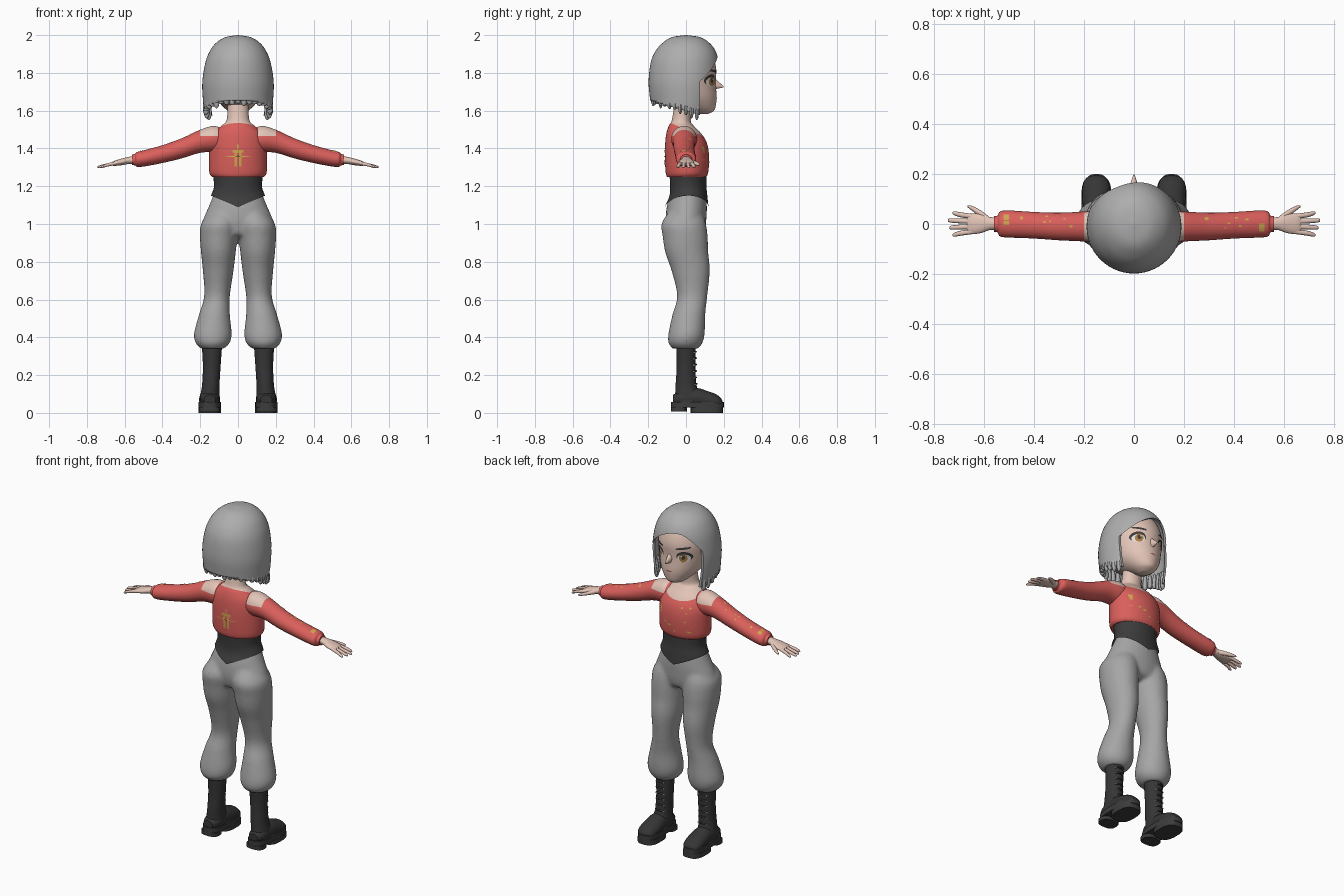
import bpy, bmesh, math, random
from mathutils import Vector
from mathutils.bvhtree import BVHTree

random.seed(4)
if "Cube" in bpy.data.objects:
    bpy.data.objects.remove(bpy.data.objects["Cube"])
X, Y, Z = Vector((1, 0, 0)), Vector((0, 1, 0)), Vector((0, 0, 1))
SIDES = (("right", 1), ("left", -1))
made = []


def material(name, *rgb):
    m = bpy.data.materials.new(name)
    m.use_nodes = True
    m.diffuse_color = (*rgb, 1)
    m.node_tree.nodes["Principled BSDF"].inputs["Base Color"].default_value = (*rgb, 1)
    return m


HAIR = material("silver hair", .42, .42, .42)
CLOTH = material("grey cloth", .38, .38, .38)
RED = material("coral knit", .70, .115, .105)
DARK = material("charcoal", .045, .045, .047)
LEATHER = material("black leather", .036, .036, .038)
SKIN = material("skin", .76, .55, .47)
GOLD = material("gold", .62, .38, .08)
AMBER = material("amber iris", .42, .20, .05)
WHITE = material("eye white", .75, .72, .70)
LIP = material("lip", .40, .13, .11)


def spline(rows, steps):
    """Catmull-Rom interpolation of the station rows."""
    out = []
    for i in range(len(rows) - 1):
        a, b, c, d = rows[max(i - 1, 0)], rows[i], rows[i + 1], rows[min(i + 2, len(rows) - 1)]
        for k in range(steps):
            t = k / steps
            out.append([q + t * (r - p + t * (2 * p - 5 * q + 4 * r - s + t * (3 * (q - r) + s - p))) / 2
                        for p, q, r, s in zip(a, b, c, d)])
    return out + [list(rows[-1])]


def loft(bm, rows, axis="z", side=1, power=2, sides=32, steps=5):
    """Rows: place on axis, two centre values, two radii."""
    rings = []
    for a, u, v, ru, rv in spline(rows, steps):
        ring = []
        for k in range(sides):
            c, s = (math.copysign(abs(f) ** (2 / power), f) for f in
                    (math.cos(math.tau * k / sides), math.sin(math.tau * k / sides)))
            p, q = u + max(ru, .0005) * c, v + max(rv, .0005) * s
            x, y, z = {"z": (p, q, a), "x": (a, p, q), "y": (p, a, q)}[axis]
            ring.append(bm.verts.new((x * side, y, z)))
        rings.append(ring)
    for r, t in zip(rings, rings[1:]):
        for k in range(sides):
            n = (k + 1) % sides
            bm.faces.new((r[k], r[n], t[n], t[k]))
    bm.faces.new(rings[0])
    bm.faces.new(rings[-1])


def cut(bm, co, no, clear=False):
    bmesh.ops.bisect_plane(bm, geom=bm.verts[:] + bm.edges[:] + bm.faces[:], plane_co=co,
                           plane_no=no, clear_inner=clear)


def finish(name, bm, mats, rule=None):
    bmesh.ops.recalc_face_normals(bm, faces=bm.faces[:])
    if rule:
        for f in bm.faces:
            f.material_index = int(rule(f.calc_center_median()))
    me = bpy.data.meshes.new(name)
    bm.to_mesh(me)
    ob = bpy.data.objects.new(name, me)
    for m in mats:
        me.materials.append(m)
    bpy.context.collection.objects.link(ob)
    made.append(ob)
    tree = BVHTree.FromBMesh(bm)
    bm.free()
    return ob, tree


def part(name, mat, rows, axis="z", **kw):
    bm = bmesh.new()
    loft(bm, rows, axis, **kw)
    return finish(name, bm, [mat])


def patch(name, tree, centre, u, v, mat, power=2, lift=.002, rings=4, sides=24):
    """Thin painted plate pressed onto a surface; u x v points outward."""
    bm = bmesh.new()
    d = u.cross(v).normalized()

    def press(a, b):
        hit, nor, _, _ = tree.ray_cast(Vector(centre) + u * a + v * b + d, -d)
        return bm.verts.new(hit + nor * lift) if hit else None
    mid, last = press(0, 0), None
    for r in range(1, rings + 1):
        ring = []
        for k in range(sides):
            c, s = math.cos(math.tau * k / sides), math.sin(math.tau * k / sides)
            ring.append(press(*(math.copysign(abs(f) ** (2 / power), f) * r / rings for f in (c, s))))
        for k in range(sides):
            n = (k + 1) % sides
            quad = (mid, ring[k], ring[n]) if r == 1 else (last[k], ring[k], ring[n], last[n])
            if all(quad):
                bm.faces.new(quad)
        last = ring
    finish(name, bm, [mat])


# Sweater with neck and bare upper chest
bm = bmesh.new()
loft(bm, [(1.25, 0, .003, .138, .104), (1.275, 0, .005, .152, .113), (1.36, 0, .005, .153, .117),
          (1.43, 0, 0, .15, .11), (1.48, 0, -.012, .13, .092), (1.52, 0, -.025, .088, .066),
          (1.55, 0, -.025, .06, .05), (1.64, 0, -.012, .055, .048)], sides=48)
neck_co, neck_no = Vector((0, -.07, 1.53)), Vector((0, .4, 1))
cut(bm, neck_co, neck_no)
_, torso = finish("sweater_and_neck", bm, [RED, SKIN], lambda c: (c - neck_co).dot(neck_no) > 0)

# Corset with a pointed lower edge
bm = bmesh.new()
loft(bm, [(1.06, 0, .002, .178, .121), (1.1, 0, .005, .160, .113), (1.15, 0, .013, .143, .1),
          (1.2, 0, .012, .127, .096), (1.27, 0, .01, .134, .098)], sides=48)
for s in (1, -1):
    cut(bm, (0, 0, 1.09), (.42 * s, 0, 1), True)
finish("corset", bm, [DARK])

# Trousers fused from hips and two legs
bm = bmesh.new()
loft(bm, [(1.18, 0, .013, .12, .088), (1.1, 0, .005, .152, .105), (1.03, 0, 0, .182, .108),
          (.98, 0, 0, .19, .103), (.945, 0, 0, .15, .09), (.925, 0, 0, .08, .05)])
for _, s in SIDES:
    loft(bm, [(1.06, .08, -.005, .075, .09), (1, .096, -.012, .1, .118), (.93, .102, -.004, .099, .119),
              (.85, .104, .004, .092, .114), (.75, .105, .025, .081, .101), (.62, .111, .033, .068, .08),
              (.52, .125, .015, .082, .087), (.42, .133, .003, .1, .096), (.37, .134, -.003, .09, .09),
              (.34, .135, -.003, .062, .068)], side=s)
trousers, _ = finish("trousers", bm, [CLOTH])
mod = trousers.modifiers.new("Fuse", "REMESH")
mod.mode, mod.voxel_size, mod.use_smooth_shade = "VOXEL", .01, True
mod = trousers.modifiers.new("Soften", "SMOOTH")
mod.iterations = 6

# Sleeves, hands and boots
for tag, s in SIDES:
    bm = bmesh.new()
    loft(bm, [(.08, -.01, 1.445, .06, .06), (.13, -.01, 1.45, .068, .069), (.2, -.01, 1.438, .06, .061),
              (.3, -.01, 1.4, .055, .053), (.4, -.005, 1.37, .053, .047), (.5, 0, 1.347, .054, .043),
              (.535, 0, 1.342, .05, .039), (.545, 0, 1.341, .034, .031), (.56, 0, 1.34, .031, .028)],
         "x", side=s)
    cut(bm, (0, 0, 1.465), (0, 0, 1))
    _, sleeve = finish(tag + "_sleeve", bm, [RED, SKIN],
                       lambda c: .112 < abs(c.x) < .2 and c.z > 1.465)
    bm = bmesh.new()
    loft(bm, [(.53, 0, 1.341, .025, .022), (.575, .002, 1.337, .026, .019), (.61, .002, 1.33, .038, .018),
              (.65, 0, 1.322, .041, .014), (.668, 0, 1.318, .036, .009)], "x", side=s)
    for i in range(4):
        y = .033 - .022 * i
        reach = .738 - .012 * (i in (0, 3)) + .006 * (i == 1)
        loft(bm, [(.64, y * .9, 1.324, .010, .010), (.69, y * 1.1, 1.313, .010, .009),
                  (reach - .008, y * 1.3, 1.303, .008, .007), (reach, y * 1.33, 1.301, .003, .003)],
             "x", side=s, sides=10, steps=3)
    loft(bm, [(.58, .018, 1.334, .012, .014), (.615, .042, 1.325, .014, .011),
              (.65, .064, 1.316, .009, .008), (.665, .07, 1.312, .003, .003)], "x", side=s, sides=12)
    finish(tag + "_hand", bm, [SKIN])

    bm = bmesh.new()
    loft(bm, [(.36, .138, 0, .054, .052), (.25, .139, 0, .047, .049), (.15, .144, 0, .046, .055),
              (.1, .148, .008, .05, .066), (.05, .15, .01, .053, .08)], side=s)
    loft(bm, [(-.07, .15, .07, .03, .025), (-.03, .15, .075, .048, .04), (.05, .15, .08, .053, .052),
              (.11, .15, .07, .056, .047), (.16, .151, .06, .052, .038), (.185, .151, .053, .038, .024),
              (.194, .151, .05, .015, .01)], "y", side=s)
    finish(tag + "_boot", bm, [LEATHER])
    bm = bmesh.new()
    for z, top, y, ry, rx in ((.028, .058, .06, .14, .06), (.008, .03, -.038, .042, .054),
                              (0, .03, .11, .085, .06)):
        loft(bm, [(z, .15, y, rx, ry), (top, .15, y, rx, ry)], side=s, power=2.8, steps=1)
    finish(tag + "_sole", bm, [DARK])
    laces, eyelets = bmesh.new(), bmesh.new()
    for i in range(6):
        z = .15 + .034 * i
        y = .052 + .004 * (i == 0)
        loft(laces, [(.115, y - .012, z, .006, .005), (.142, y, z + .004, .006, .005),
                     (.168, y - .012, z, .006, .005)], "x", side=s, sides=8, steps=3)
        for x in (.116, .167):
            loft(eyelets, [(y - .02, x, z, .004, .004), (y - .004, x, z, .003, .003)], "y",
                 side=s, sides=8, steps=1)
    finish(tag + "_laces", laces, [DARK])
    finish(tag + "_eyelets", eyelets, [WHITE])

    # Gold flecks on the sleeve
    for i in range(9):
        x = .51 if i < 3 else random.uniform(.24, .47)
        size = .012 if i < 3 else random.uniform(.004, .008)
        patch(f"{tag}_sleeve_fleck_{i}", sleeve, (x * s, random.uniform(-.025, .03), 1.4),
              X * size, Y * size * random.uniform(.4, 1), GOLD, 5, rings=2, sides=8)

# Gold motif on the back and flecks on the chest
for i, (x, z, w, h) in enumerate(((-.012, 1.34, .007, .036), (.012, 1.34, .007, .036), (0, 1.385, .03, .008),
                                  (0, 1.357, .065, .002), (0, 1.41, .004, .012))):
    patch(f"back_motif_{i}", torso, (x, 0, z), X * w, Z * h, GOLD, 6, lift=.002 + i * .0004)
for i in range(12):
    size = random.uniform(.006, .012)
    patch(f"chest_fleck_{i}", torso, (random.uniform(-.11, .11), 0, random.uniform(1.29, 1.44)),
          -X * size, Z * size * random.uniform(.3, .9), GOLD, 4, rings=2, sides=8)

# Head and nose
_, head = part("head", SKIN, [(1.582, 0, .085, .025, .03), (1.6, 0, .082, .055, .066), (1.635, 0, .046, .092, .113),
                              (1.68, 0, .014, .122, .148), (1.75, 0, 0, .141, .157), (1.83, 0, 0, .145, .159),
                              (1.91, 0, 0, .12, .128), (1.96, 0, 0, .06, .065)], sides=48)
part("nose", SKIN, [(.13, 0, 1.75, .024, .042), (.165, 0, 1.738, .013, .022), (.19, 0, 1.729, .005, .008),
                    (.198, 0, 1.727, .002, .003)], "y", sides=16)

# Eyes, brows and mouth
for tag, s in SIDES:
    def paint(name, x, z, w, h, mat, lift, tilt=0, power=2):
        patch(f"{tag}_{name}", head, (x * s, 0, z), -X * w, Z * h + X * tilt * s, mat, power, lift)
    paint("lash", .078, 1.762, .036, .031, DARK, .002)
    paint("eye_white", .076, 1.753, .03, .025, WHITE, .003)
    paint("iris", .074, 1.755, .019, .025, AMBER, .004)
    paint("pupil", .074, 1.76, .009, .014, DARK, .005)
    paint("glint", .068, 1.766, .004, .005, WHITE, .006)
    patch(tag + "_brow", head, (.074 * s, 0, 1.812), -X * .034 - Z * .005 * s, Z * .006, DARK, 3, .003)
patch("mouth", head, (0, 0, 1.668), -X * .021, Z * .004, LIP, 2, .002)

# Bobbed hair shell with an off-centre parting arch
bm = bmesh.new()
loft(bm, [(1.53, 0, -.015, .172, .16), (1.6, 0, -.012, .18, .17), (1.66, 0, -.01, .186, .18),
          (1.75, 0, -.01, .189, .188), (1.85, 0, -.007, .174, .181), (1.91, 0, -.003, .152, .162),
          (1.955, 0, 0, .12, .128), (1.988, 0, 0, .07, .078), (2, 0, 0, .004, .004)], sides=56)
cut(bm, (0, -.19, 1.655), (0, .3, 1), True)
hair, _ = finish("hair", bm, [HAIR])
mod = hair.modifiers.new("Thickness", "SOLIDIFY")
mod.thickness = .012
bm = bmesh.new()
arch = [bm.verts.new((x, .075, 1.9 - (3 if x > -.05 else 8) * (x + .05) ** 2))
        for x in (-.22 + .44 * i / 24 for i in range(25))]
face = bm.faces.new(arch + [bm.verts.new((x, .075, 1.4)) for x in (.22, -.22)])
swept = bmesh.ops.extrude_face_region(bm, geom=[face])["geom"]
bmesh.ops.translate(bm, verts=[g for g in swept if isinstance(g, bmesh.types.BMVert)], vec=Y * .3)
cutter, _ = finish("hair_cutter", bm, [HAIR])
cutter.hide_render = cutter.hide_viewport = True
mod = hair.modifiers.new("Face opening", "BOOLEAN")
mod.operation, mod.object = "DIFFERENCE", cutter

# Tapered locks along the hem, longest beside the face
bm = bmesh.new()
for i in range(23):
    a = math.radians(155 + 230 * i / 22)
    x, y = .171 * math.cos(a), -.012 + .164 * math.sin(a)
    z = 1.655 - .3 * (y + .19)
    drop = random.uniform(.004, .026) if 2 <= i <= 20 else .03
    loft(bm, [(z + .08, x, y, .006, .006), (z + .02, x, y, .015, .012), (z - drop * .5, x, y, .013, .009),
              (z - drop, x, y, .003, .003)], sides=10, steps=3)
finish("hair_locks", bm, [HAIR])

# Smooth shading with crisp edges
made.remove(cutter)
bpy.ops.object.select_all(action="DESELECT")
for ob in made:
    ob.select_set(True)
bpy.context.view_layer.objects.active = made[0]
bpy.ops.object.shade_smooth_by_angle(angle=math.radians(42))
